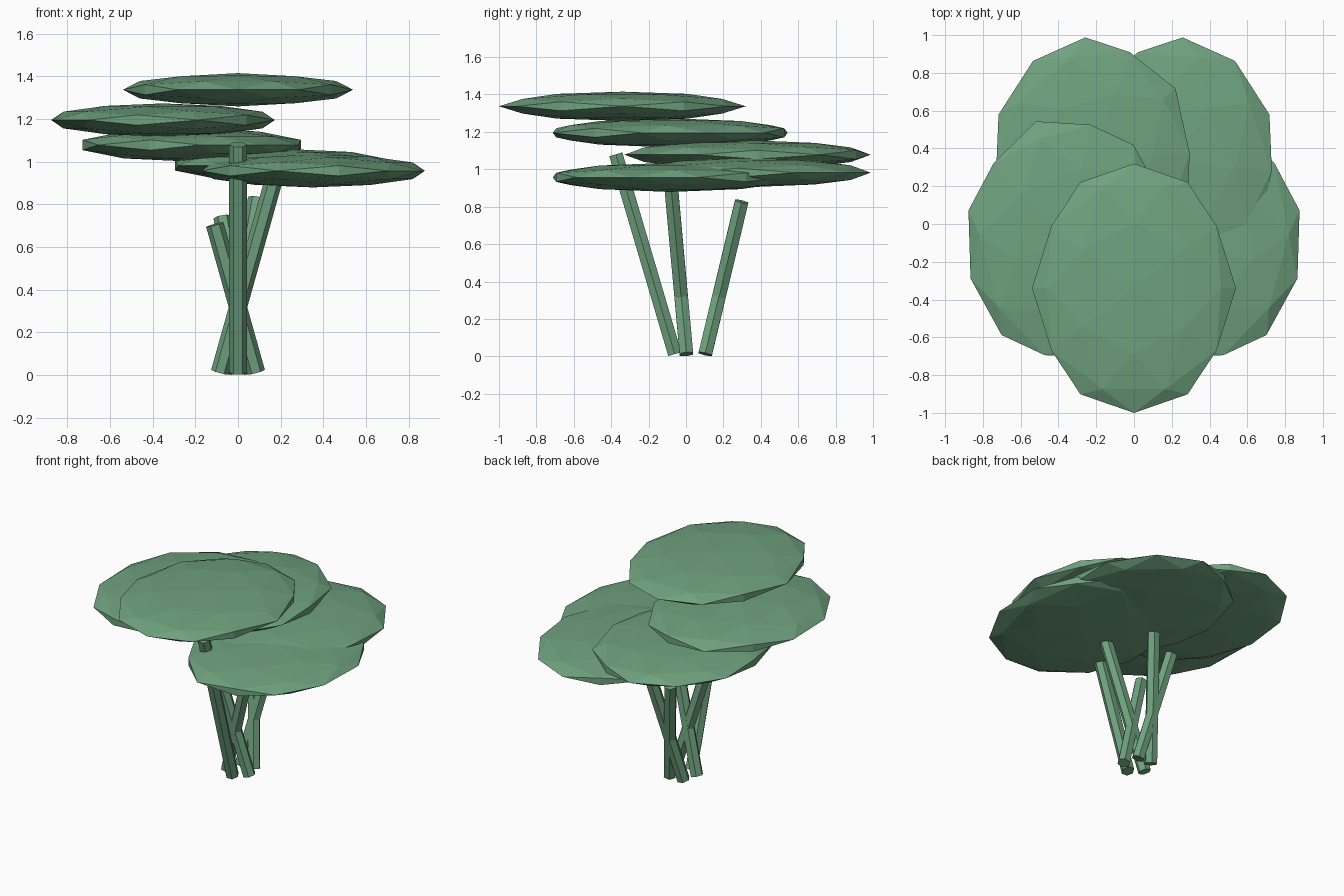
import bpy, bmesh, math
from mathutils import Vector, Matrix

if "Cube" in bpy.data.objects:
    bpy.data.objects.remove(bpy.data.objects["Cube"])

CENTRE_Y = 0.03
LEAF_Z = [1.337, 1.195, 1.078, 0.982, 0.957]
STEM_TOP = [1.08, 0.94, 0.828, 0.74, 0.705]

green = bpy.data.materials.new("leaf_green")
green.diffuse_color = (0.16, 0.36, 0.21, 1)
green.use_nodes = True
green.node_tree.nodes["Principled BSDF"].inputs["Base Color"].default_value = green.diffuse_color


def finish(bm, name):
    bmesh.ops.recalc_face_normals(bm, faces=bm.faces)
    mesh = bpy.data.meshes.new(name)
    bm.to_mesh(mesh)
    bm.free()
    mesh.materials.append(green)
    obj = bpy.data.objects.new(name, mesh)
    bpy.context.collection.objects.link(obj)
    return obj


def sphere_points():
    # icosahedron aligned to the axes, plus its edge midpoints on the sphere
    t = (1 + math.sqrt(5)) / 2
    pts = []
    for a in (-1, 1):
        for b in (-t, t):
            pts += [Vector(v).normalized() for v in ((a, b, 0), (0, a, b), (b, 0, a))]
    mids = [(p + q).normalized() for i, p in enumerate(pts)
            for q in pts[i + 1:] if (p - q).length < 1.1]
    return pts + mids


def leaf(name, loc, turn):
    # faceted sphere, turned and then flattened into a pad
    bm = bmesh.new()
    m = (Matrix.Translation(loc) @ Matrix.Diagonal((0.54, 0.66, 0.078, 1))
         @ Matrix.Rotation(turn, 4, 'Z'))
    for p in sphere_points():
        bm.verts.new(m @ p)
    bmesh.ops.convex_hull(bm, input=bm.verts[:])
    return finish(bm, name)


def stem(name, base, top):
    # six-sided rod between two points
    axis = top - base
    bm = bmesh.new()
    m = Matrix.Translation((base + top) / 2) @ Vector((0, 0, 1)).rotation_difference(axis).to_matrix().to_4x4()
    bmesh.ops.create_cone(bm, cap_ends=True, segments=6, radius1=0.042,
                          radius2=0.042, depth=axis.length,
                          matrix=m @ Matrix.Rotation(math.radians(90), 4, 'Z'))
    # put two corners on the x axis
    bm.verts.ensure_lookup_table()
    v = m.inverted() @ bm.verts[0].co
    off = math.atan2(v.y, v.x)
    bmesh.ops.transform(bm, verts=bm.verts,
                        matrix=m @ Matrix.Rotation(-off, 4, 'Z') @ m.inverted())
    return finish(bm, name)


for i in range(5):
    turn = -math.radians(72) * i
    d = Vector((math.sin(turn), -math.cos(turn), 0))
    lean = Vector((-d.x, d.y, 0))          # stems cross over towards the other side
    mid = Vector((0, CENTRE_Y, 0))
    leaf(f"leaf_{i + 1}", mid + d * 0.37 + Vector((0, 0, LEAF_Z[i])), turn)
    base = mid + d * 0.09 + Vector((0, 0, 0.012))
    rise = STEM_TOP[i] - 0.012
    stem(f"stem_{i + 1}", base, base + lean * 0.295 * rise + Vector((0, 0, rise)))
